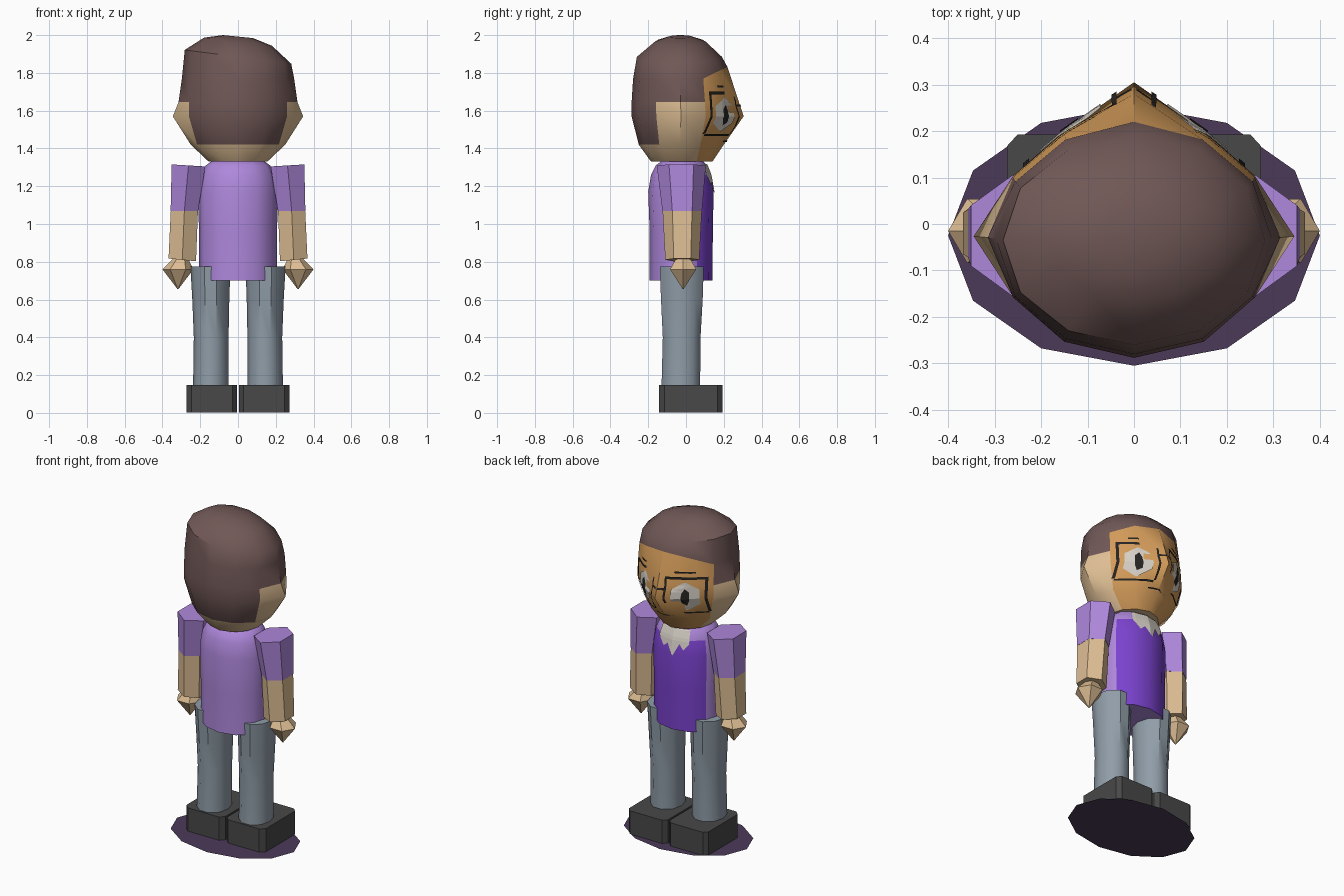
import bpy, bmesh, math
from mathutils import Vector
from mathutils.bvhtree import BVHTree

if "Cube" in bpy.data.objects:
    bpy.data.objects.remove(bpy.data.objects["Cube"])


def material(name, r, g, b):
    def lin(c):
        c /= 255
        return c / 12.92 if c <= 0.04045 else ((c + 0.055) / 1.055) ** 2.4
    m = bpy.data.materials.new(name)
    m.diffuse_color = (lin(r), lin(g), lin(b), 1)
    m.use_nodes = True
    m.node_tree.nodes["Principled BSDF"].inputs["Base Color"].default_value = m.diffuse_color
    return m


HAIR = material("brown_hair", 112, 88, 86)
SKIN = material("skin", 222, 190, 148)
FACE = material("tan_face", 212, 156, 90)
LILAC = material("lilac_cloth", 175, 136, 220)
VIOLET = material("violet_cloth", 122, 66, 205)
GREY = material("grey_trousers", 144, 157, 168)
SHOE = material("charcoal_shoe", 72, 72, 72)
DISC = material("dark_plum", 76, 58, 88)
WHITE = material("off_white", 214, 208, 198)
BLACK = material("black_line", 38, 36, 34)


def finish(name, bm, mats, angle=40):
    mesh = bpy.data.meshes.new(name)
    bm.normal_update()
    bm.to_mesh(mesh)
    bm.free()
    obj = bpy.data.objects.new(name, mesh)
    bpy.context.collection.objects.link(obj)
    for m in mats:
        mesh.materials.append(m)
    bpy.ops.object.select_all(action='DESELECT')
    obj.select_set(True)
    bpy.context.view_layer.objects.active = obj
    if angle:
        bpy.ops.object.shade_smooth_by_angle(angle=math.radians(angle))
    return obj


def loft(name, rings, mats, rule=lambda row, col: 0, angle=40):
    """Skin a stack of point rings; rule picks the material per row and column."""
    bm = bmesh.new()
    vs = [[bm.verts.new(p) for p in ring] for ring in rings]
    n = len(rings[0])
    for row in range(len(vs) - 1):
        for c in range(n):
            d = (c + 1) % n
            f = bm.faces.new((vs[row][c], vs[row][d], vs[row + 1][d], vs[row + 1][c]))
            f.material_index = rule(row, c)
    bm.faces.new(vs[0]).material_index = rule(0, 2)
    bm.faces.new(vs[-1]).material_index = rule(len(vs) - 2, 5)
    bmesh.ops.recalc_face_normals(bm, faces=bm.faces)
    return finish(name, bm, mats, angle)


def oval(n, z, cx, hw, back, front, start=0.0):
    """Ring of n points, the first one toward +y, with half width hw."""
    cy, r = (front + back) / 2, (front - back) / 2
    return [Vector((cx + hw * math.sin(a), cy + r * math.cos(a), z))
            for a in (start + 2 * math.pi * k / n for k in range(n))]


# Head: (height, half width, back, front, nose y, side half width, tilt)
head_rows = [
    (1.33, 0.155, -0.185, 0.135, 0.14, 0.155, 0),
    (1.42, 0.250, -0.250, 0.185, 0.20, 0.250, 0),
    (1.57, 0.300, -0.288, 0.235, 0.305, 0.345, 0),
    (1.645, 0.300, -0.288, 0.230, 0.28, 0.315, 0),
    (1.77, 0.295, -0.280, 0.215, 0.22, 0.297, 0),
    (1.885, 0.282, -0.260, 0.190, 0.19, 0.282, 0.13),
    (1.965, 0.180, -0.165, 0.105, 0.105, 0.180, 0.12),
    (1.992, 0.080, -0.090, 0.030, 0.03, 0.080, 0.10),
]
rings = []
for i, (z, hw, back, front, nose, side, tilt) in enumerate(head_rows):
    ring = oval(12, z, 0, hw, back, front)
    ring[0].y = nose
    ring[3].x, ring[9].x = side, -side
    for k, p in enumerate(ring):
        p.z -= tilt * p.x
        if i == 4:  # arched hairline
            p.z += 0.12 * max(0, math.cos(k * math.pi / 6) - 0.5)
    rings.append(ring)


def head_rule(row, col):
    if col in (0, 1, 10, 11):
        return 2 if row <= 3 else 0
    if col in (2, 3, 8, 9):
        return 1 if row <= 2 else 0
    return 1 if row == 0 else 0


head = loft("head", rings, [HAIR, SKIN, FACE], head_rule)

# Shirt body with a darker front panel
torso = loft("shirt_body", [oval(12, z, 0, hw, b, f) for z, hw, b, f in (
    (0.70, 0.205, -0.192, 0.140), (0.95, 0.207, -0.192, 0.142),
    (1.17, 0.210, -0.200, 0.146), (1.26, 0.195, -0.185, 0.130),
    (1.31, 0.170, -0.160, 0.110), (1.34, 0.130, -0.120, 0.085))],
    [LILAC, VIOLET], lambda row, c: int(row < 3 and c in (0, 1, 10, 11)))


def plate(name, target, outlines, mat, lift):
    """Thin painted shapes, given as x-z outlines, laid on the +y side of target."""
    me = target.data
    tree = BVHTree.FromPolygons([v.co for v in me.vertices],
                                [list(p.vertices) for p in me.polygons])
    bm = bmesh.new()
    for pts in outlines:
        bm.faces.new([bm.verts.new((x, 0, z)) for x, z in pts])
    for axis, lo, steps in (((1, 0, 0), -0.3, 31), ((0, 0, 1), 1.13, 34)):
        for i in range(steps):
            co = Vector(axis) * (lo + 0.02 * i)
            bmesh.ops.bisect_plane(bm, geom=bm.verts[:] + bm.edges[:] + bm.faces[:],
                                   plane_co=co, plane_no=axis)
    bmesh.ops.triangulate(bm, faces=bm.faces)
    for v in bm.verts:
        hit, normal, _, _ = tree.ray_cast(Vector((v.co.x, 1, v.co.z)), Vector((0, -1, 0)))
        if hit:
            v.co = hit + normal * lift
    for f in bm.faces:
        f.normal_update()
        if f.normal.y < 0:
            f.normal_flip()
    return finish(name, bm, [mat], 0)


def box(x0, x1, z0, z1):
    return [(x0, z0), (x1, z0), (x1, z1), (x0, z1)]


def both(shapes):
    return shapes + [[(-x, z) for x, z in s] for s in shapes]


# Eyes, pupils, glasses, brows and mouth
eye = [(0.135 + 0.075 * math.sin(k * math.pi / 3), 1.58 + 0.09 * math.cos(k * math.pi / 3))
       for k in range(6)]
plate("eyes", head, both([eye]), WHITE, 0.004)
plate("pupils", head, both([[(0.115, 1.54), (0.14, 1.525), (0.155, 1.56),
                             (0.155, 1.61), (0.135, 1.63), (0.12, 1.60)]]), BLACK, 0.007)
plate("glasses", head, both([box(0.035, 0.235, 1.685, 1.70), box(0.045, 0.225, 1.468, 1.478),
                             box(0.035, 0.045, 1.48, 1.685), box(0.222, 0.235, 1.48, 1.685),
                             box(0.002, 0.035, 1.62, 1.632)]), BLACK, 0.006)
plate("brows", head, both([box(0.08, 0.18, 1.722, 1.732)]), BLACK, 0.005)
plate("mouth", head, [box(-0.06, 0.06, 1.437, 1.444)], BLACK, 0.005)

# Pale zigzag collar
plate("collar", torso, [[(-0.09, 1.315), (-0.10, 1.24), (-0.07, 1.20), (-0.045, 1.235),
                         (-0.01, 1.16), (0.03, 1.225), (0.06, 1.20), (0.10, 1.25),
                         (0.09, 1.315)]], WHITE, 0.005)

for s, side in ((-1, "left"), (1, "right")):
    # Six-sided sleeve, forearm and pointed hand
    sleeve = oval(6, 1.31, s * 0.262, 0.103, -0.155, 0.105)
    for p in sleeve:
        p.z += 0.06 * (abs(p.x) - 0.262)
    loft(side + "_sleeve", [oval(6, 1.07, s * 0.284, 0.084, -0.125, 0.085), sleeve], [LILAC])
    low = oval(6, 0.81, s * 0.295, 0.084, -0.11, 0.07)
    for p in low:
        p.z += 0.1 * (abs(p.x) - 0.295)
    loft(side + "_forearm", [low, oval(6, 1.07, s * 0.284, 0.083, -0.124, 0.084)], [SKIN])
    a = math.pi / 6
    loft(side + "_hand", [oval(6, 0.655, s * 0.318, 0.002, -0.017, -0.013, a),
                          oval(6, 0.76, s * 0.318, 0.082, -0.095, 0.065, a),
                          oval(6, 0.83, s * 0.30, 0.03, -0.05, 0.02, a)], [SKIN], angle=30)

    # Trouser leg, its hip corner showing past the shirt hem
    loft(side + "_leg", [oval(10, z, s * cx, hw, b, f, math.pi / 10) for z, cx, hw, b, f in (
        (0.13, 0.144, 0.094, -0.135, 0.080), (0.40, 0.142, 0.092, -0.128, 0.082),
        (0.60, 0.144, 0.098, -0.138, 0.094), (0.775, 0.146, 0.106, -0.145, 0.100))], [GREY])

    # Block shoe with clipped corners
    outline = [(0.03, -0.142), (0.245, -0.142), (0.273, -0.115), (0.273, 0.168),
               (0.25, 0.193), (0.03, 0.193), (0.006, 0.168), (0.006, -0.115)]
    loft(side + "_shoe", [[Vector((s * x, y, z)) for x, y in outline] for z in (0.003, 0.147)],
         [SHOE], angle=20)

# Flat twelve-sided disc underfoot
bm = bmesh.new()
bm.faces.new([bm.verts.new(p) for p in reversed(oval(12, 0, 0, 0.4, -0.305, 0.255, math.pi / 6))])
finish("ground_disc", bm, [DISC], 0)
